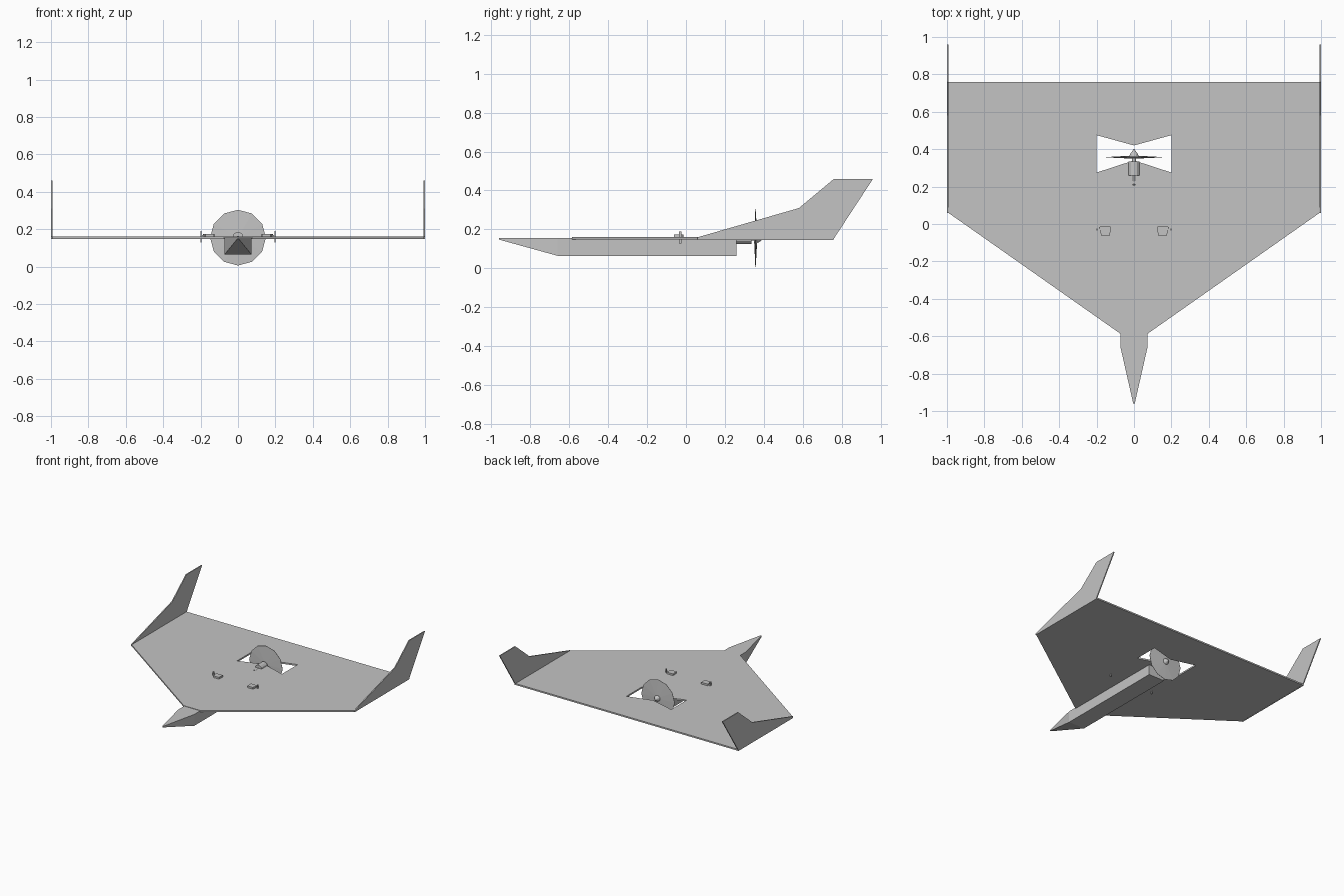
import bpy, bmesh
from math import sin, cos, pi

if "Cube" in bpy.data.objects:
    bpy.data.objects.remove(bpy.data.objects["Cube"], do_unlink=True)

# One plain grey for the whole model
grey = bpy.data.materials.new("plain grey")
grey.use_nodes = True
colour = (0.55, 0.55, 0.55, 1)
grey.diffuse_color = colour
grey.node_tree.nodes["Principled BSDF"].inputs["Base Color"].default_value = colour

AXIS_Z = 0.155  # height of the propeller shaft


def loft(name, rings, mirror=False):
    """Skin a list of matching point rings and cap both ends."""
    bm = bmesh.new()
    loops = [[bm.verts.new(p) for p in ring] for ring in rings]
    n = len(loops[0])
    for a, b in zip(loops, loops[1:]):
        for i in range(n):
            j = (i + 1) % n
            bm.faces.new((a[i], a[j], b[j], b[i]))
    bm.faces.new(loops[0])
    bm.faces.new(loops[-1])
    bmesh.ops.recalc_face_normals(bm, faces=bm.faces)
    if mirror:  # open the seam so the two halves join cleanly
        seam = [f for f in bm.faces if all(abs(v.co.x) < 1e-5 for v in f.verts)]
        bmesh.ops.delete(bm, geom=seam, context="FACES")
    mesh = bpy.data.meshes.new(name)
    bm.to_mesh(mesh)
    bm.free()
    mesh.materials.append(grey)
    obj = bpy.data.objects.new(name, mesh)
    bpy.context.collection.objects.link(obj)
    if mirror:
        obj.modifiers.new("mirror", "MIRROR").use_axis[0] = True
    return obj


def slab(name, outline, z0, z1, mirror=False):
    return loft(name, [[(x, y, z) for x, y in outline] for z in (z0, z1)], mirror)


def turned(name, profile, sides=12):
    """Round part along y from (y, radius) pairs."""
    angles = [2 * pi * i / sides for i in range(sides)]
    return loft(name, [[(r * sin(a), y, AXIS_Z + r * cos(a)) for a in angles]
                       for y, r in profile])


# Wing plate with a bow-tie opening for the propeller
slab("wing", [(0, -0.585), (0.075, -0.585), (1, 0.065), (1, 0.76), (0, 0.76),
              (0, 0.42), (0.2, 0.475), (0.2, 0.275), (0, 0.34)],
     0.148, 0.16, mirror=True)

# Box fuselage with a pointed nose
sections = [(-0.96, 0.004, 0.148), (-0.66, 0.072, 0.065), (0.26, 0.072, 0.065)]
loft("fuselage", [[(-w, y, low), (w, y, low), (w, y, 0.157), (-w, y, 0.157)]
                  for y, w, low in sections])

# Upright tip fins, servos and control arms on both sides
fin = [(0.06, 0.147), (0.06, 0.16), (0.58, 0.31), (0.76, 0.46), (0.96, 0.46), (0.755, 0.147)]
servo = [(0.187, -0.015), (0.125, -0.012), (0.128, -0.062), (0.175, -0.062)]
arm = [(0.195, -0.036), (0.201, -0.036), (0.201, -0.024), (0.195, -0.024)]
for side, s in (("left", 1), ("right", -1)):
    loft(side + "_fin", [[(s * x, y, z) for y, z in fin] for x in (0.992, 1)])
    slab(side + "_servo", [(s * x, y) for x, y in servo], 0.155, 0.174)
    slab(side + "_control_arm", [(s * x, y) for x, y in arm], 0.128, 0.19)
    loft(side + "_servo_shaft", [[(s * x, -0.033, 0.162), (s * x, -0.027, 0.162),
                                  (s * x, -0.027, 0.168), (s * x, -0.033, 0.168)]
                                 for x in (0.18, 0.197)])

# Motor, shaft, thin propeller disc and spinner
turned("motor", [(0.26, 0.03), (0.335, 0.03)])
turned("motor_shaft", [(0.215, 0.006), (0.375, 0.012)])
turned("shaft_end", [(0.205, 0.004), (0.21, 0.009), (0.217, 0.004)])
turned("propeller_disc", [(0.35, 0.02), (0.356, 0.149), (0.358, 0.149), (0.365, 0.02)])
turned("spinner", [(0.364, 0.024), (0.372, 0.022), (0.402, 0.001)])
